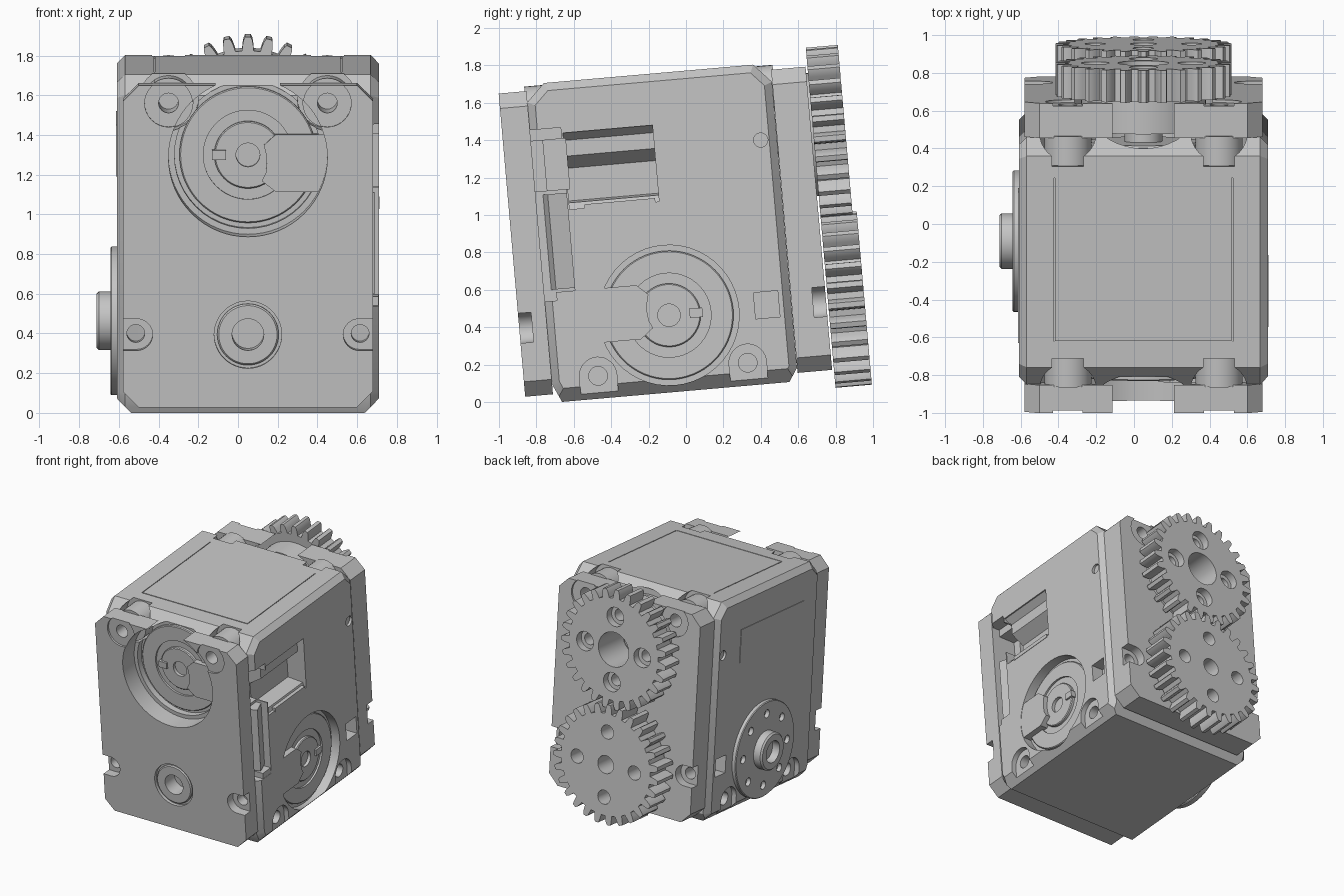
import bpy, bmesh, math
from mathutils import Matrix

old = bpy.data.objects.get("Cube")
if old:
    bpy.data.objects.remove(old)

mat = bpy.data.materials.new("light_grey")
mat.use_nodes = True
GREY = (0.56, 0.56, 0.56, 1)
mat.diffuse_color = GREY
mat.node_tree.nodes["Principled BSDF"].inputs["Base Color"].default_value = GREY
parts = []


def prism(name, pts, axis, a, b, bevel=0, keep=True):
    """Extrude a profile: axis x uses (y, z) points, axis y uses (x, z) points."""
    bm = bmesh.new()

    def place(p, d):
        return (d, p[0], p[1]) if axis == "x" else (p[0], d, p[1])
    caps = [bm.faces.new([bm.verts.new(place(p, d)) for p in pts]) for d in (a, b)]
    n = len(pts)
    lo, hi = list(caps[0].verts), list(caps[1].verts)
    for i in range(n):
        j = (i + 1) % n
        bm.faces.new((lo[i], lo[j], hi[j], hi[i]))
    bmesh.ops.recalc_face_normals(bm, faces=bm.faces)
    if bevel:
        edges = list({e for f in caps for e in f.edges})
        bmesh.ops.bevel(bm, geom=edges, offset=bevel, segments=1, affect="EDGES")
    mesh = bpy.data.meshes.new(name)
    bm.to_mesh(mesh)
    bm.free()
    obj = bpy.data.objects.new(name, mesh)
    bpy.context.collection.objects.link(obj)
    mesh.materials.append(mat)
    if keep:
        parts.append(obj)
    return obj


def circle(u, w, r, n=48):
    return [(u + r * math.cos(2 * math.pi * i / n), w + r * math.sin(2 * math.pi * i / n)) for i in range(n)]


def rect(u0, u1, w0, w1):
    return [(u0, w0), (u1, w0), (u1, w1), (u0, w1)]


def cut(obj, pts, axis, a, b):
    tool = prism("cutter", pts, axis, a, b, keep=False)
    tool.hide_render = True
    mod = obj.modifiers.new("cut", "BOOLEAN")
    mod.operation, mod.solver, mod.object = "DIFFERENCE", "EXACT", tool
    bpy.context.view_layer.objects.active = obj
    bpy.ops.object.modifier_apply(modifier=mod.name)
    bpy.data.objects.remove(tool)


UP, LOW = 1.365, 0.47      # heights of the two long axes
SIDE = -0.05               # depth of the sideways axis

# Main housing with chamfered edges
body = prism("housing", [(-0.66, 0.058), (0.56, 0.058), (0.607, 0.13), (0.607, 1.665), (0.515, 1.765),
                         (-0.608, 1.765), (-0.707, 1.668), (-0.707, 0.16)], "x", -0.66, 0.66, bevel=0.042)
cut(body, circle(0, UP, 0.37), "y", -0.9, -0.66)
cut(body, circle(0, UP, 0.36), "y", 0.52, 0.9)
cut(body, circle(SIDE, LOW, 0.375), "x", 0.585, 0.9)
# Stepped window with slanted faces, and the channel leading to it
cut(body, [(0.8, 1.49), (0.65, 1.49), (0.6, 1.45), (0.6, 1.365), (0.5, 1.3), (0.5, 1.125), (0.63, 1.115),
           (0.64, 1.08), (0.8, 1.08)], "y", -0.53, -0.05)
cut(body, rect(-0.75, -0.54, 0.6, 1.52), "x", 0.56, 0.9)
cut(body, rect(0.3, 0.9, 1.19, 1.46), "y", -0.9, -0.52)
for s in (1, -1):
    # Wide chamfer along the bottom corners
    cut(body, [(s * 0.57, 0.04), (s * 0.7, 0.04), (s * 0.7, 0.17)], "y", -0.9, 0.9)
    for v in (-0.456, 0.347):
        # Lower screw seats
        seat = [(v - 0.1, 0)] + [(v + 0.1 * math.cos(math.pi * i / 16), 0.18 + 0.1 * math.sin(math.pi * i / 16))
                                 for i in range(16, -1, -1)] + [(v + 0.1, 0)]
        cut(body, seat, "x", s * 0.62, s * 0.9)
        cut(body, circle(v, 0.18, 0.05, 24), "x", s * 0.5, s * 0.9)
    cut(body, rect(0.41, 0.54, 0.41, 0.55), "x", s * 0.56, s * 0.9)
    cut(body, circle(0.52, 1.36, 0.038, 24), "x", s * 0.64, s * 0.9)
    # Pocket beside each screw post in the top chamfers
    for y0, y1 in ((-0.9, -0.56), (0.46, 0.9)):
        cut(body, circle(s * 0.4, 1.64, 0.15, 32), "y", y0, y1)
    # Seam grooves along the lid
    cut(body, rect(s * 0.467, s * 0.473, 1.757, 1.8), "y", -0.47, 0.4)
cut(body, rect(-0.47, 0.47, 1.757, 1.8), "y", -0.474, -0.467)

# Corner block and panel on the side faces
prism("corner_block", [(0.45, -0.7), (0.64, -0.64), (0.6, -0.53), (0.45, -0.53)], "y", 0.66, 1.17)
block = parts[-1]
block.data.transform(Matrix(((1, 0, 0, 0), (0, 0, 1, 0), (0, 1, 0, 0), (0, 0, 0, 1))))
block.data.flip_normals()
prism("window_lip", rect(-0.45, -0.07, 1.07, 1.1), "x", 0.6, 0.663)
prism("panel_left", rect(-0.5, 0.3, 1.24, 1.5), "x", -0.664, -0.65)


# End plates with scooped top, screw ears and side notches
def end_plate(name, inner, outer):
    d = 1 if outer > inner else -1
    w, lo, hi, c = 0.63, 0.103, 1.73, 0.08
    plate = prism(name, [(-w + c, lo), (w - c, lo), (w, lo + c), (w, hi - c), (w - c, hi),
                         (-w + c, hi), (-w, hi - c), (-w, lo + c)], "y", inner, outer)
    cut(plate, circle(0, UP, 0.40, 64), "y", inner - d * 0.1, outer + d * 0.1)
    for s in (1, -1):
        # Recessed ear around the upper screw
        cut(plate, circle(s * 0.4, 1.64, 0.12, 32), "y", outer - d * 0.015, outer + d * 0.1)
        cut(plate, circle(s * 0.4, 1.64, 0.05, 24), "y", inner - d * 0.1, outer + d * 0.1)
        # Open notch for the lower screw
        arc = [(s * (0.56 - 0.08 * math.sin(math.pi * i / 16)), LOW + 0.08 * math.cos(math.pi * i / 16))
               for i in range(17)]
        cut(plate, [(s * 0.7, LOW + 0.08)] + arc + [(s * 0.7, LOW - 0.08)], "y",
            outer - d * 0.07, outer + d * 0.1)
        cut(plate, circle(s * 0.565, LOW, 0.045, 24), "y", inner - d * 0.1, outer + d * 0.1)
        # Screw post bridging to the housing
        post = prism(name + "_post", circle(s * 0.4, 1.63, 0.125, 32), "y", inner - d * 0.146, inner + d * 0.01)
        cut(post, circle(s * 0.4, 1.64, 0.05, 24), "y", inner - d * 0.09, outer)
    return plate


front = end_plate("front_plate", -0.705, -0.854)
end_plate("back_plate", 0.608, 0.793)
cut(front, circle(0, LOW, 0.17), "y", -0.83, -0.9)
cut(front, circle(0, LOW, 0.08), "y", -0.73, -0.9)


# Rotating hub: stepped discs with a pin hole and a small key
def hub(name, u, w, axis, floor, d):
    rim = prism(name + "_rim", circle(u, w, 0.345, 64), axis, floor - d * 0.02, floor + d * 0.025, bevel=0.006)
    cut(rim, circle(u, w, 0.225), axis, floor + d * 0.01, floor + d * 0.2)
    core = prism(name + "_core", circle(u, w, 0.17), axis, floor - d * 0.02, floor + d * 0.035, bevel=0.006)
    cut(core, circle(u, w, 0.06, 32), axis, floor - d * 0.01, floor + d * 0.2)
    k = -1 if axis == "y" else 1
    prism(name + "_key", rect(u + k * 0.11, u + k * 0.18, w - 0.025, w + 0.025), axis,
          floor - d * 0.01, floor + d * 0.05)


hub("front_hub", 0, UP, "y", -0.66, -1)
hub("side_hub", SIDE, LOW, "x", 0.585, 1)


# Cable covers overlapping the hubs, with a scalloped end
def cover(name, axis, u_end, u_tip, w, a, b):
    k = 1 if u_end > u_tip else -1
    tip = [(u_tip + k * t, w + h) for t, h in ((0.08, 0.145), (0.02, 0.09), (0.03, 0.05), (0.035, 0),
                                               (0.03, -0.05), (0.01, -0.09), (0.08, -0.145))]
    prism(name, [(u_end, w + 0.145)] + tip + [(u_end, w - 0.145)], axis, a, b)


cover("front_cover", "y", 0.42, 0.06, 1.325, -0.64, -0.715)
cover("side_cover", "x", -0.64, -0.13, 0.5, 0.56, 0.657)

# Ring around the lower front bearing
ring = prism("front_bearing", circle(0, LOW, 0.155), "y", -0.8, -0.85, bevel=0.008)
cut(ring, circle(0, LOW, 0.08, 32), "y", -0.7, -0.9)

# Output disc on the right face
disc = prism("output_disc", circle(SIDE, LOW, 0.375, 64), "x", -0.64, -0.692, bevel=0.006)
for i in range(8):
    a = math.pi / 4 * i
    cut(disc, circle(SIDE + 0.28 * math.cos(a), LOW + 0.28 * math.sin(a), 0.032, 20), "x", -0.65, -0.8)
boss = prism("output_boss", circle(SIDE, LOW, 0.147), "x", -0.68, -0.763, bevel=0.012)
cut(boss, circle(SIDE, LOW, 0.085, 32), "x", -0.7, -0.9)


# Spur gears on the back
def gear(name, w, a, b, centre, hole, sink):
    teeth, pts = 27, []
    flank = ((0.32, 0.396), (0.27, 0.425), (0.21, 0.45), (0.13, 0.466))
    for i in range(teeth):
        for off, r in [(-o, r) for o, r in flank] + list(reversed(flank)):
            t = math.pi / 2 + 2 * math.pi * (i + off) / teeth
            pts.append((r * math.cos(t), w + r * math.sin(t)))
    g = prism(name, pts, "y", a, b)
    cut(g, circle(0, w, centre, 40), "y", a - 0.1, b + 0.1)
    for i in range(4):
        t = math.pi / 2 * i
        u, h = 0.255 * math.cos(t), w + 0.255 * math.sin(t)
        cut(g, circle(u, h, hole, 24), "y", a - 0.1, b + 0.1)
        if sink:
            cut(g, circle(u, h, sink, 24), "y", b - 0.06, b + 0.1)


gear("upper_gear", UP, 0.803, 0.975, 0.135, 0.045, 0.075)
gear("lower_gear", LOW, 0.803, 0.998, 0.07, 0.055, 0)
prism("upper_shaft", circle(0, UP, 0.1), "y", 0.5, 0.7)
prism("upper_back_disc", circle(0, UP, 0.3, 64), "y", 0.5, 0.56, bevel=0.01)
collar = prism("upper_gear_collar", circle(0, UP, 0.33, 64), "y", 0.625, 0.806)
cut(collar, circle(0, UP, 0.135, 40), "y", 0.66, 0.9)

# Lean the whole assembly back slightly and shade it
lean = Matrix.Translation((0.05, 0, 0)) @ Matrix.Rotation(math.radians(5), 4, "X")
for obj in parts:
    obj.data.transform(lean)
    bpy.ops.object.select_all(action="DESELECT")
    obj.select_set(True)
    bpy.context.view_layer.objects.active = obj
    bpy.ops.object.shade_smooth_by_angle(angle=math.radians(25))
